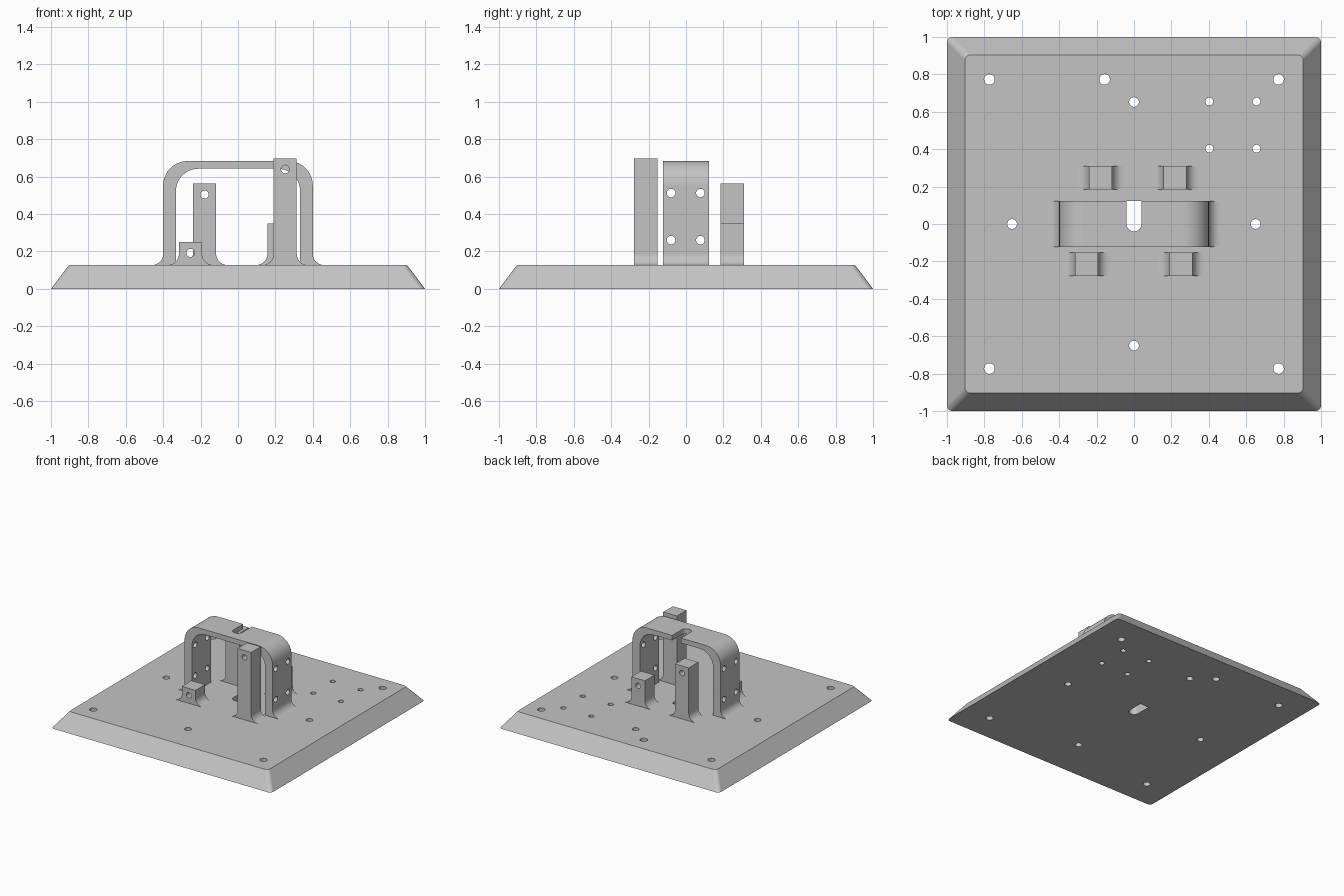
import bpy, bmesh
from math import sin, cos, radians

if "Cube" in bpy.data.objects:
    bpy.data.objects.remove(bpy.data.objects["Cube"], do_unlink=True)

GREY = (0.55, 0.55, 0.55, 1)
grey = bpy.data.materials.new("plain grey")
grey.use_nodes = True
grey.diffuse_color = GREY
grey.node_tree.nodes["Principled BSDF"].inputs["Base Color"].default_value = GREY

TOP = 0.127          # upper face of the base
SUNK = TOP - 0.01    # parts reach slightly into the base
FILLET = 0.06


def arc(cx, cy, r, start, end, steps=10):
    angles = [radians(start + (end - start) * i / steps) for i in range(steps + 1)]
    return [(cx + r * cos(a), cy + r * sin(a)) for a in angles]


def circle(cx, cy, r):
    return arc(cx, cy, r, 0, 360, 32)[:-1]


def mirrored(half):
    return half + [(-u, v) for u, v in reversed(half)]


def place(axis, u, v, d):
    return {"x": (d, u, v), "y": (u, d, v), "z": (u, v, d)}[axis]


def add_loft(bm, axis, lower, upper, lo, hi):
    a = [bm.verts.new(place(axis, u, v, lo)) for u, v in lower]
    b = [bm.verts.new(place(axis, u, v, hi)) for u, v in upper]
    bm.faces.new(a)
    bm.faces.new(b)
    for i in range(len(a)):
        j = (i + 1) % len(a)
        bm.faces.new((a[i], a[j], b[j], b[i]))


def make(name, lofts):
    """One object out of (axis, lower outline, upper outline, low, high) lofts."""
    bm = bmesh.new()
    for loft in lofts:
        add_loft(bm, *loft)
    bmesh.ops.recalc_face_normals(bm, faces=bm.faces)
    mesh = bpy.data.meshes.new(name)
    bm.to_mesh(mesh)
    bm.free()
    mesh.materials.append(grey)
    obj = bpy.data.objects.new(name, mesh)
    bpy.context.collection.objects.link(obj)
    return obj


def prism(axis, outline, lo, hi):
    return (axis, outline, outline, lo, hi)


def finish(obj, cuts):
    """Cut the holes, then smooth the curved faces only."""
    cutter = make("hole_cutter", cuts)
    cutter.hide_render = True
    mod = obj.modifiers.new("holes", "BOOLEAN")
    mod.operation = "DIFFERENCE"
    mod.solver = "EXACT"
    mod.object = cutter
    bpy.ops.object.select_all(action="DESELECT")
    bpy.context.view_layer.objects.active = obj
    obj.select_set(True)
    bpy.ops.object.modifier_apply(modifier=mod.name)
    bpy.data.objects.remove(cutter, do_unlink=True)
    bpy.ops.object.shade_smooth_by_angle(angle=radians(30))
    weighted = obj.modifiers.new("flat_faces", "WEIGHTED_NORMAL")
    weighted.keep_sharp = True


def rounded_square(half, r):
    c = half - r
    return (arc(c, c, r, 0, 90, 6) + arc(-c, c, r, 90, 180, 6)
            + arc(-c, -c, r, 180, 270, 6) + arc(c, -c, r, 270, 360, 6))


def slot(back, lo, hi):
    return prism("z", arc(0, 0, 0.04, 180, 360, 16) + [(0.04, back), (-0.04, back)], lo, hi)


# Bevelled base plate with its screw holes and cable slot
base = make("base_plate", [("z", rounded_square(1, 0.03), rounded_square(0.904, 0.03), 0, TOP)])
corner = [(-0.773, 0.773), (-0.157, 0.773), (0.773, 0.773), (-0.773, -0.773), (0.773, -0.773)]
middle = [(0, 0.652), (0, -0.65), (-0.652, 0), (0.65, 0)]
small = [(x, y) for x in (0.403, 0.655) for y in (0.403, 0.655)]
holes = [prism("z", circle(x, y, r), -0.1, 0.3)
         for group, r in ((corner, 0.028), (middle, 0.026), (small, 0.021)) for x, y in group]
finish(base, holes + [slot(0.123, -0.1, 0.3)])

# Central arch with flared feet, side holes and an open slot on top
half_arch = (arc(0.27, 0.553, 0.13, 90, 0)
             + arc(0.4 + FILLET, TOP + FILLET, FILLET, 180, 270)
             + [(0.4 + FILLET, SUNK), (0.332, SUNK)]
             + arc(0.212, 0.522, 0.12, 0, 90))
arch = make("arch", [prism("y", mirrored(half_arch), -0.122, 0.123)])
side_holes = [prism("x", circle(y, z, 0.023), -0.6, 0.6)
              for y in (-0.08, 0.077) for z in (0.26, 0.512)]
finish(arch, side_holes + [slot(0.2, 0.6, 0.8)])


# Four posts of different heights, each with a hole near its top
def post(name, x, y, height):
    w, d = 0.062, 0.062
    half = ([(w, height)] + arc(w + FILLET, TOP + FILLET, FILLET, 180, 270)
            + [(w + FILLET, SUNK)])
    outline = [(x + u, v) for u, v in mirrored(half)]
    obj = make(name, [prism("y", outline, y - d, y + d)])
    finish(obj, [prism("y", circle(x, height - 0.058, 0.022), y - 0.2, y + 0.2)])


post("front_left_post", 0.252, -0.215, 0.697)
post("front_right_post", -0.254, -0.215, 0.25)
post("back_left_post", 0.219, 0.247, 0.35)
post("back_right_post", -0.179, 0.247, 0.562)
